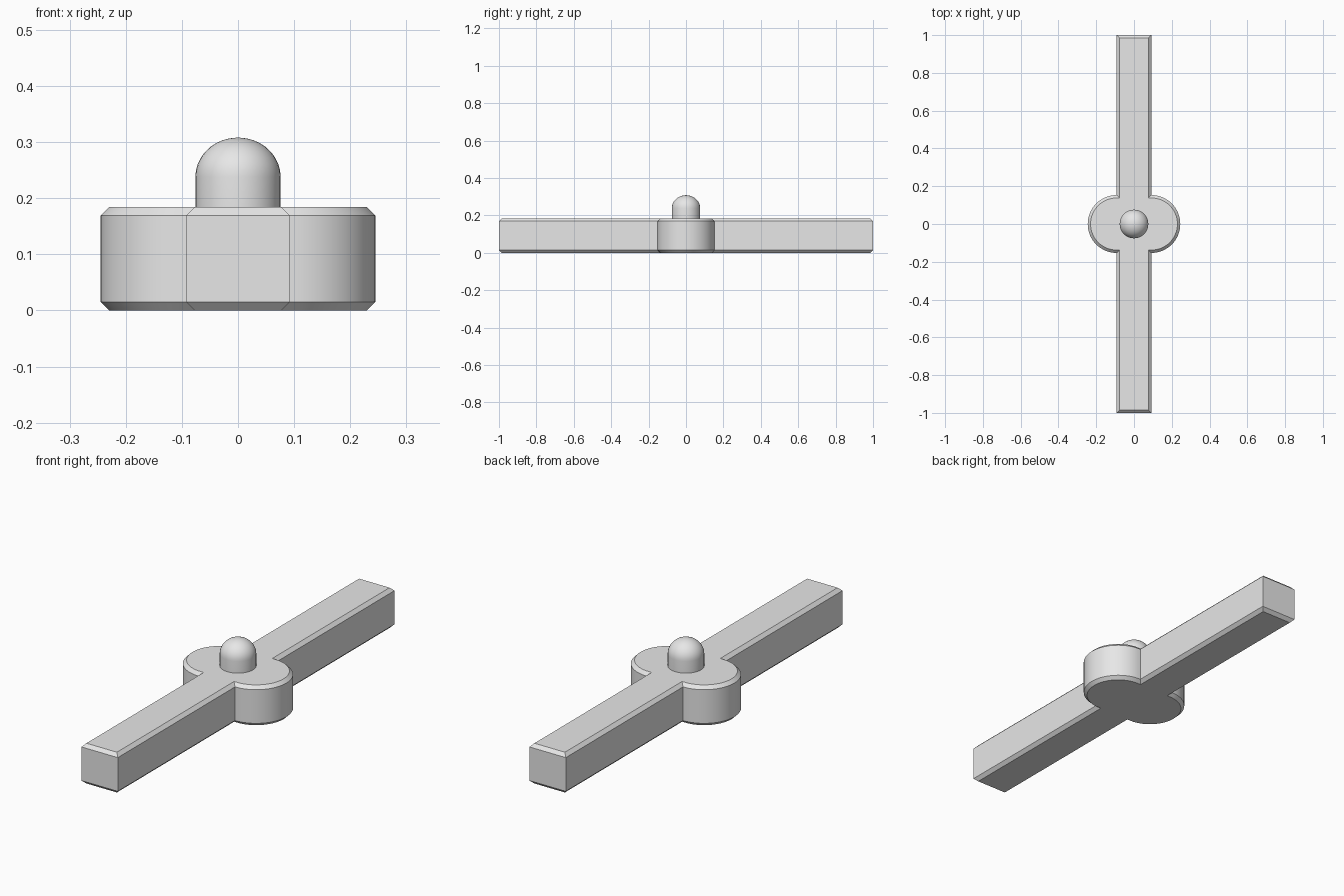
import bpy
import math

cube = bpy.data.objects.get("Cube")
if cube:
    bpy.data.objects.remove(cube, do_unlink=True)

HALF_WIDTH, HALF_LENGTH = 0.092, 1.0
HUB_RADIUS, HEIGHT, CHAMFER = 0.153, 0.184, 0.015
PEG_RADIUS, PEG_WALL_TOP, PEG_TOP = 0.076, 0.238, 0.308

grey = bpy.data.materials.new("light grey")
grey.use_nodes = True
colour = (0.8, 0.8, 0.8, 1)
grey.diffuse_color = colour
grey.node_tree.nodes["Principled BSDF"].inputs["Base Color"].default_value = colour


def loft(name, rings):
    """Join equal-length rings of points, bottom to top, and cap both ends."""
    n = len(rings[0])
    verts = [p for ring in rings for p in ring]
    faces = [list(reversed(range(n))), list(range(len(verts) - n, len(verts)))]
    for r in range(len(rings) - 1):
        for i in range(n):
            a, b = r * n + i, r * n + (i + 1) % n
            faces.append((a, b, b + n, a + n))
    mesh = bpy.data.meshes.new(name)
    mesh.from_pydata(verts, [], faces)
    mesh.materials.append(grey)
    obj = bpy.data.objects.new(name, mesh)
    bpy.context.collection.objects.link(obj)
    bpy.ops.object.select_all(action="DESELECT")
    obj.select_set(True)
    bpy.context.view_layer.objects.active = obj
    bpy.ops.object.shade_smooth_by_angle(angle=math.radians(30))
    return obj


def outline(z, inset, steps=32):
    """Long bar with a half-round lobe on each side, shrunk by inset."""
    w, r, l = HALF_WIDTH - inset, HUB_RADIUS - inset, HALF_LENGTH - inset
    half = [(w, -l), (w, -r)]
    for i in range(1, steps):
        a = math.pi * (i / steps - 0.5)
        half.append((HALF_WIDTH + r * math.cos(a), r * math.sin(a)))
    half += [(w, r), (w, l)]
    return [(s * x, s * y, z) for s in (1, -1) for x, y in half]


def circle(z, radius, steps=32):
    angles = [math.tau * i / steps for i in range(steps)]
    return [(radius * math.cos(a), radius * math.sin(a), z) for a in angles]


# Bar and hub in one piece, chamfered above and below
loft("bar_and_hub", [
    outline(0, CHAMFER),
    outline(CHAMFER, 0),
    outline(HEIGHT - CHAMFER, 0),
    outline(HEIGHT, CHAMFER),
])

# Domed centre peg
peg_rings = [circle(HEIGHT - CHAMFER, PEG_RADIUS)]
dome_steps = 10
for i in range(dome_steps):
    t = math.pi / 2 * i / (dome_steps - 0.8)
    z = PEG_WALL_TOP + (PEG_TOP - PEG_WALL_TOP) * math.sin(t)
    peg_rings.append(circle(z, PEG_RADIUS * math.cos(t)))
loft("centre_peg", peg_rings)
